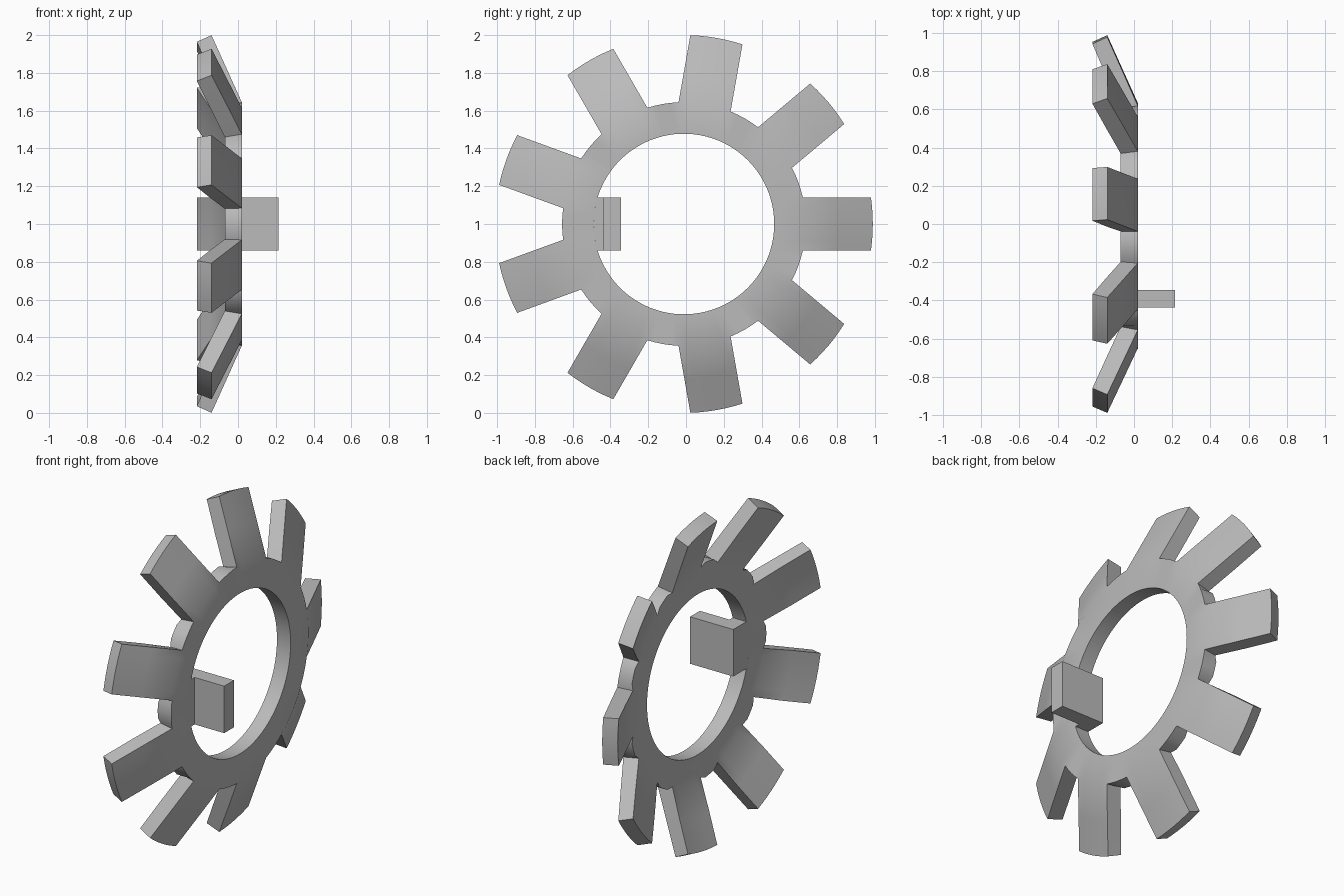
import bpy, bmesh, math

if "Cube" in bpy.data.objects:
    bpy.data.objects.remove(bpy.data.objects["Cube"])

CY, CZ = -0.011, 1.0          # washer axis position
XB, XF = -0.07, 0.02          # ring back and front planes
R_IN, R_RING, HALF = 0.478, 0.645, 0.14

steel = bpy.data.materials.new("plain grey")
steel.diffuse_color = (0.5, 0.5, 0.5, 1)
steel.use_nodes = True
steel.node_tree.nodes["Principled BSDF"].inputs["Base Color"].default_value = steel.diffuse_color


def finish(bm, name):
    bmesh.ops.remove_doubles(bm, verts=bm.verts[:], dist=1e-5)
    bmesh.ops.recalc_face_normals(bm, faces=bm.faces[:])
    me = bpy.data.meshes.new(name)
    bm.to_mesh(me)
    bm.free()
    me.materials.append(steel)
    ob = bpy.data.objects.new(name, me)
    bpy.context.collection.objects.link(ob)
    bpy.context.view_layer.objects.active = ob
    ob.select_set(True)
    bpy.ops.object.shade_smooth_by_angle(angle=math.radians(30))
    ob.select_set(False)


def polar(x, r, a):
    return (x, CY + r * math.cos(a), CZ + r * math.sin(a))


# toothed ring: paired front/back sheets, joined by walls along the outline
bm = bmesh.new()
pair, cache = {}, {}


def vert(key, front, back):
    if key not in cache:
        f, b = bm.verts.new(front), bm.verts.new(back)
        cache[key] = f
        pair[f] = b
    return cache[key]


SEG_T, SEG_G = 6, 4
N = SEG_T + SEG_G
half_ring = math.asin(HALF / R_RING)
gap = math.radians(40) - 2 * half_ring
quads = []
for tooth in range(9):
    mid = math.radians(40 * tooth)

    def column(i):
        """ring angle of a column, and whether it belongs to a tooth"""
        if i <= SEG_T:
            return mid + half_ring * (2 * i / SEG_T - 1), True
        return mid + half_ring + gap * (i - SEG_T) / SEG_G, i == N

    def ring_vert(i, row):
        a, on_tooth = column(i)
        key = ((tooth * N + i) % (9 * N), row)
        if row == 0:
            return vert(key, polar(XF, R_IN, a), polar(XB, R_IN, a))
        rb = 0.625 if on_tooth else R_RING
        return vert(key, polar(XF, R_RING, a), polar(XB, rb, a))

    def tip_vert(i, t):
        # parallel-sided tooth lying on a cone
        s = HALF * (2 * i / SEG_T - 1)
        rf = R_RING + (1.0 - R_RING) * t
        rb = 0.625 + (0.965 - 0.625) * t
        return vert((tooth, i, "tip", t),
                    polar(XF + (-0.14 - XF) * t, rf, mid + math.asin(s / rf)),
                    polar(XB + (-0.218 - XB) * t, rb, mid + math.asin(s / rb)))

    for i in range(N):
        quads.append([ring_vert(i, 0), ring_vert(i, 1), ring_vert(i + 1, 1), ring_vert(i + 1, 0)])
    for i in range(SEG_T):
        quads.append([ring_vert(i, 1), tip_vert(i, 0.5), tip_vert(i + 1, 0.5), ring_vert(i + 1, 1)])
        quads.append([tip_vert(i, 0.5), tip_vert(i, 1), tip_vert(i + 1, 1), tip_vert(i + 1, 0.5)])
for q in quads:
    bm.faces.new(q)
outline = [e.verts[:] for e in bm.edges if len(e.link_faces) == 1]
for q in quads:
    bm.faces.new([pair[v] for v in reversed(q)])
for a, b in outline:
    bm.faces.new([a, b, pair[b], pair[a]])
finish(bm, "toothed_ring")

# inner tab: short radial foot, then bent forward along the axis
bm = bmesh.new()
rows = []
for i in range(9):
    w = HALF * (i / 4 - 1)
    root = CY - math.sqrt(R_IN ** 2 - w ** 2)
    profile = [(XB, root), (XB, -0.345), (0.215, -0.345), (0.215, -0.437), (XF, -0.437), (XF, root)]
    rows.append([bm.verts.new((x, y, CZ + w)) for x, y in profile])
for r0, r1 in zip(rows, rows[1:]):
    for k in range(6):
        bm.faces.new([r0[k], r0[(k + 1) % 6], r1[(k + 1) % 6], r1[k]])
bm.faces.new(rows[0])
bm.faces.new(rows[-1])
finish(bm, "inner_tab")
